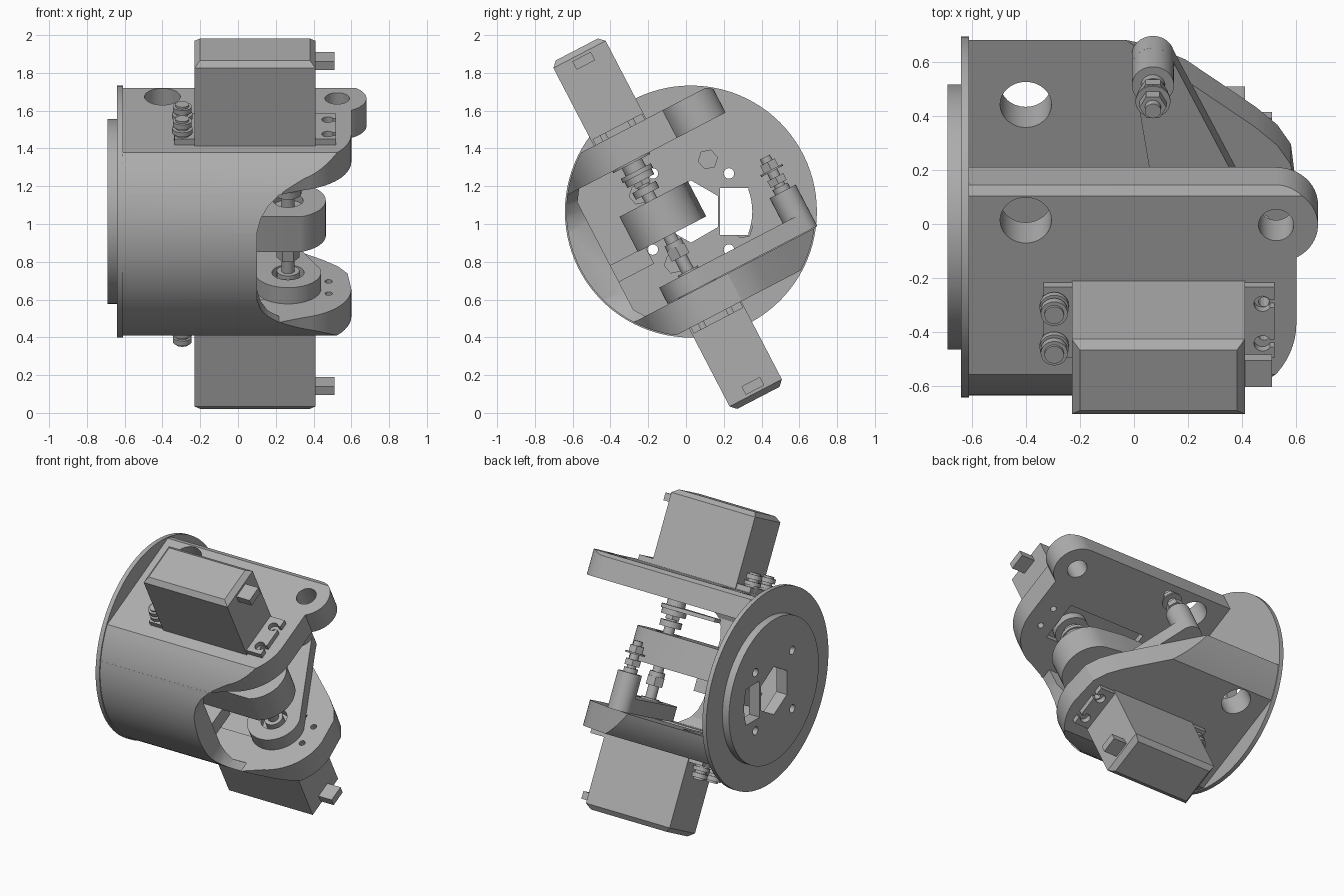
import bpy, bmesh, math
from mathutils import Matrix

if "Cube" in bpy.data.objects:
    bpy.data.objects.remove(bpy.data.objects["Cube"])

grey = bpy.data.materials.new("plain grey")
grey.use_nodes = True
COLOR = (0.42, 0.42, 0.42, 1)
grey.diffuse_color = COLOR
grey.node_tree.nodes["Principled BSDF"].inputs["Base Color"].default_value = COLOR

# The mechanism is tilted about the x axis; the mounting disc is upright
UPRIGHT = Matrix.Translation((0, 0.026, 1.066))
TILT = UPRIGHT @ Matrix.Rotation(math.radians(27.5), 4, 'X')


def arc(cx, cy, r, start, end, n):
    angles = [math.radians(start + (end - start) * i / n) for i in range(n + 1)]
    return [(cx + r * math.cos(a), cy + r * math.sin(a)) for a in angles]


def ring(cx, cy, r, n=32, start=0):
    return arc(cx, cy, r, start, start + 360, n)[:-1]


def rect(x0, x1, y0, y1):
    return [(x0, y0), (x1, y0), (x1, y1), (x0, y1)]


def prism(name, outline, axis, a, b, frame=TILT):
    """Extrude a flat outline along axis x, u (depth) or v (height)."""
    place = {'x': lambda p, h: (h, p[0], p[1]),
             'u': lambda p, h: (p[0], h, p[1]),
             'v': lambda p, h: (p[0], p[1], h)}[axis]
    bm = bmesh.new()
    low = [bm.verts.new(place(p, min(a, b))) for p in outline]
    high = [bm.verts.new(place(p, max(a, b))) for p in outline]
    bm.faces.new(low)
    bm.faces.new(high)
    for i in range(len(outline)):
        j = (i + 1) % len(outline)
        bm.faces.new((low[i], low[j], high[j], high[i]))
    bmesh.ops.recalc_face_normals(bm, faces=bm.faces)
    mesh = bpy.data.meshes.new(name)
    bm.to_mesh(mesh)
    bm.free()
    mesh.materials.append(grey)
    obj = bpy.data.objects.new(name, mesh)
    obj.matrix_world = frame
    bpy.context.collection.objects.link(obj)
    return obj


def select(obj):
    bpy.ops.object.select_all(action='DESELECT')
    obj.select_set(True)
    bpy.context.view_layer.objects.active = obj


def boolean(obj, cutter, operation='DIFFERENCE'):
    bpy.context.view_layer.update()
    select(obj)
    mod = obj.modifiers.new("cut", 'BOOLEAN')
    mod.operation, mod.solver, mod.object = operation, 'EXACT', cutter
    bpy.ops.object.modifier_apply(modifier=mod.name)
    bpy.data.objects.remove(cutter)


def stack(name, x, u, layers, s=1):
    """Coaxial fastener pieces: (radius, sides, bottom, top)."""
    for r, n, a, b in layers:
        prism(name, ring(x, u, r, n), 'v', s * a, s * b)


R, INNER, OUTER = 0.66, 0.38, 0.545
AX, AU = 0.265, -0.16

# Mounting disc and flange with a hexagonal bore, a side slot and screw holes
disc = prism("mounting_disc", ring(0, 0, 0.667, 96), 'x', -0.64, -0.61, UPRIGHT)
flange = prism("flange", ring(0, 0, 0.49, 96), 'x', -0.69, -0.64, UPRIGHT)
slot = [(0.155, -0.125), (0.305, -0.125)] + arc(0, 0, 0.325, -20, 20, 8) + [(0.305, 0.125), (0.155, 0.125)]
openings = [ring(0, 0, 0.165, 6, 30), slot]
for k in range(4):
    a = math.radians(45 + 90 * k)
    openings.append(ring(0.285 * math.cos(a), 0.285 * math.sin(a), 0.028, 16))
for part in (disc, flange):
    for outline in openings:
        boolean(part, prism("cutter", outline, 'x', -0.8, -0.5, UPRIGHT))
for k in range(4):
    a = math.radians(72 + 90 * k)
    pocket = ring(0.29 * math.cos(a), 0.29 * math.sin(a), 0.052, 6, 12)
    boolean(disc, prism("cutter", pocket, 'x', -0.63, -0.5, UPRIGHT))

# Side plates, rounded around the servo axis and trimmed to the cylinder
front_edge = [(-0.61, -0.64), (0.1, -0.64), (0.24, -0.53)] + arc(AX, AU, 0.335, -75, 0, 14)
lug_edge = arc(0.525, 0.25, 0.155, -61, 90, 20) + [(-0.61, 0.405)]
slant_edge = [(0.58, 0.02), (0.53, 0.1), (0.45, 0.175), (0.2, 0.365), (-0.11, 0.6), (-0.61, 0.6)]
for name, s, back in (("upper_plate", 1, lug_edge), ("lower_plate", -1, slant_edge)):
    plate = prism(name, front_edge + back, 'v', s * INNER, s * OUTER)
    boolean(plate, prism("cutter", ring(0, 0, R, 96), 'x', -0.7, 0.8), 'INTERSECT')
    holes = [ring(-0.4, 0.27, 0.095), rect(-0.2, 0.39, -0.27, 0),
             ring(0.48, -0.07, 0.02, 12), ring(0.48, -0.21, 0.02, 12)]
    if s > 0:
        holes.append(ring(0.525, 0.25, 0.065))
    for outline in holes:
        boolean(plate, prism("cutter", outline, 'v', s * 0.3, s * 0.6))

# Curved front wall with a flared opening
limit = math.degrees(math.asin(INNER / R))
section = arc(0, 0, R, 180 - limit, 180 + limit, 24)
section += [(-0.47, -INNER), (-0.51, -0.32), (-0.51, 0.32), (-0.47, INNER)]
wall = prism("front_wall", section, 'x', -0.61, 0.6)
flare = [(0.1, -0.2), (0.12, -0.27), (0.16, -0.33), (0.24, -0.4), (0.7, -0.4)]
boolean(wall, prism("cutter", flare + [(x, -v) for x, v in reversed(flare)], 'u', -0.8, -0.3))

# Two servos, mirrored top and bottom
for s, side in ((1, "upper"), (-1, "lower")):
    case = prism(side + "_servo_case", rect(-0.23, 0.41, -0.295, 0.017), 'v', s * OUTER, s * 1.04)
    bm = bmesh.new()
    bm.from_mesh(case.data)
    rim = [e for e in bm.edges if all(abs(v.co.z) > 1 for v in e.verts)]
    bmesh.ops.bevel(bm, geom=rim, offset=0.03, segments=1, affect='EDGES')
    bm.to_mesh(case.data)
    bm.free()
    prism(side + "_servo_base", rect(-0.2, 0.39, -0.27, 0), 'v', s * 0.42, s * 0.56)
    prism(side + "_servo_cable", rect(0.41, 0.51, -0.19, -0.08), 'v', s * 0.945, s * 0.995)
    # Mounting ears, notched on one side and screwed on the other
    prism(side + "_left_ear", rect(0.41, 0.52, -0.285, 0.01), 'v', s * OUTER, s * 0.58)
    ear = bpy.context.collection.objects[side + "_left_ear"]
    prism(side + "_right_ear", rect(-0.335, -0.23, -0.285, 0.01), 'v', s * OUTER, s * 0.58)
    for u in (-0.06, -0.225):
        boolean(ear, prism("cutter", ring(0.475, u, 0.032, 16), 'v', s * 0.5, s * 0.7))
        boolean(ear, prism("cutter", rect(0.475, 0.6, u - 0.015, u + 0.015), 'v', s * 0.5, s * 0.7))
        stack(side + "_ear_screw", -0.295, u,
              [(0.045, 20, OUTER, 0.6), (0.054, 24, 0.59, 0.615),
               (0.035, 20, 0.61, 0.63), (0.05, 24, 0.63, 0.66), (0.036, 20, 0.66, 0.672)], s)
    stack(side + "_servo_shaft", AX, AU, [(0.11, 28, 0.37, 0.43), (0.06, 24, 0.27, 0.38)], s)

# Servo horn below the upper plate
horn = [(-0.06, AU - 0.035)] + arc(AX, AU, 0.09, -90, 90, 12) + [(-0.06, AU + 0.035)]
horn_plate = prism("servo_horn", horn, 'v', 0.3, 0.325)
for x in (-0.03, 0.03, 0.09):
    boolean(horn_plate, prism("cutter", ring(x, AU, 0.013, 10), 'v', 0.2, 0.4))

# Lower crank: wide boss tapering to the rear post
crank = arc(AX, AU, 0.175, -165, 15, 24) + arc(0.07, 0.48, 0.078, 15, 175, 16)
crank_arm = prism("crank_arm", crank, 'v', -0.377, -0.28)
boolean(crank_arm, prism("cutter", ring(AX, AU, 0.085), 'v', -0.33, -0.2))
stack("crank_post", 0.07, 0.48, [(0.078, 32, -0.37, -0.13)])
stack("post_stud", 0.07, 0.48, [(0.03, 16, -0.14, 0.075), (0.055, 6, -0.085, -0.045),
                                (0.045, 20, -0.13, -0.1), (0.065, 24, -0.01, 0.0),
                                (0.05, 6, 0.0, 0.045)])

# Middle link on the axis, tied to the front wall
link = [(-0.3, -0.345)] + arc(AX, AU, 0.2, -70, 80, 20) + [(0.1, 0.06), (-0.3, 0.06)]
middle_link = prism("middle_link", link, 'v', -0.06, 0.15)
boolean(middle_link, prism("cutter", ring(AX, AU, 0.08), 'v', 0.11, 0.3))
prism("link_bracket", rect(-0.3, 0.06, -0.515, -0.3), 'v', -0.155, -0.055)
stack("axis_bolt", AX, AU, [(0.035, 20, -0.28, 0.3), (0.06, 6, -0.19, -0.13), (0.05, 20, -0.13, -0.1),
                            (0.07, 24, 0.19, 0.23), (0.05, 6, 0.24, 0.28), (0.08, 24, 0.265, 0.3)])

# Soft shading with crisp edges
for obj in list(bpy.context.collection.objects):
    if obj.type == 'MESH' and obj.data.materials and obj.data.materials[0] == grey:
        select(obj)
        bpy.ops.object.shade_smooth_by_angle(angle=math.radians(25))
